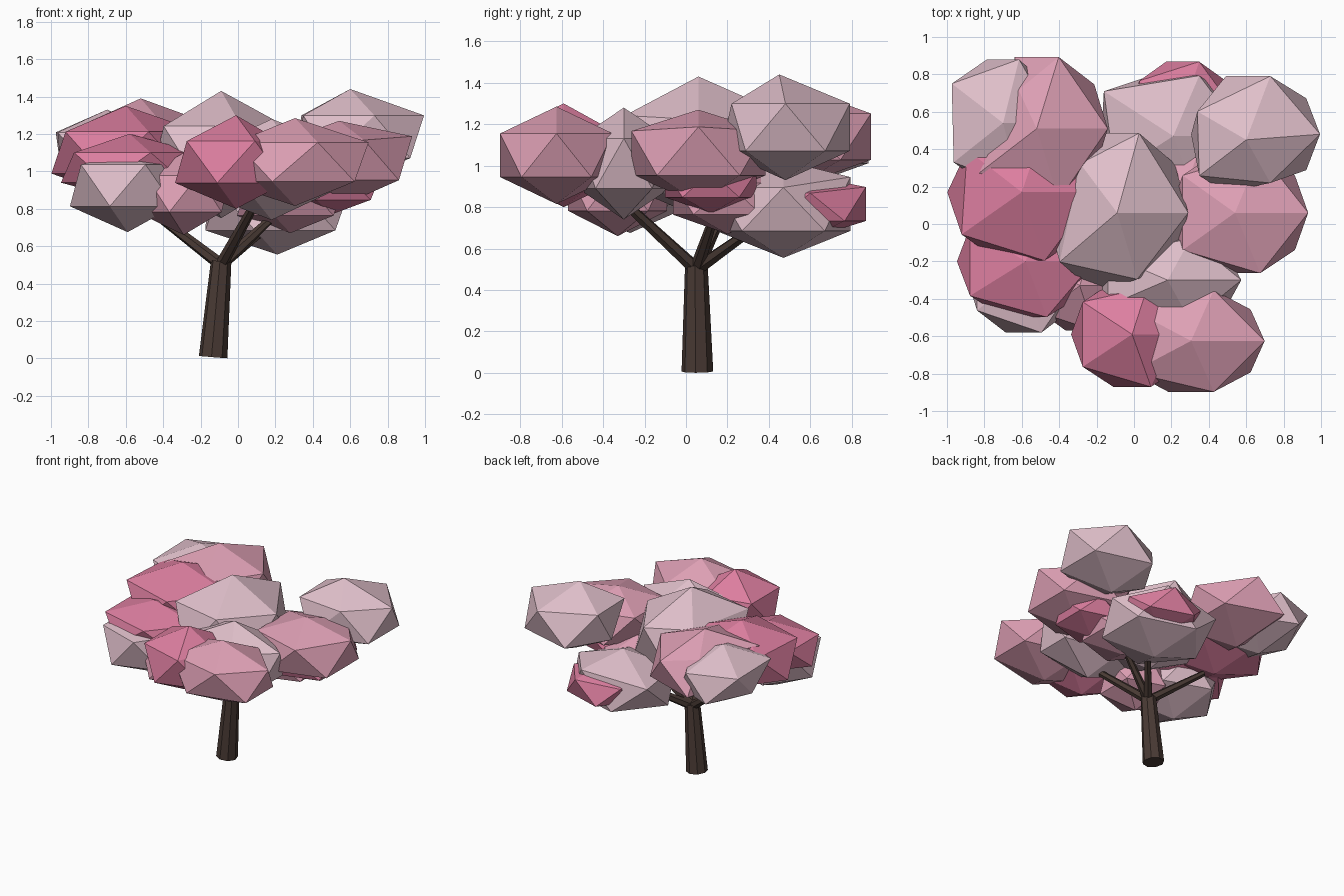
import bpy
from mathutils import Vector

cube = bpy.data.objects.get("Cube")
if cube:
    bpy.data.objects.remove(cube, do_unlink=True)


def make_material(name, rgb):
    mat = bpy.data.materials.new(name)
    mat.use_nodes = True
    mat.diffuse_color = (*rgb, 1)
    bsdf = mat.node_tree.nodes["Principled BSDF"]
    bsdf.inputs["Base Color"].default_value = (*rgb, 1)
    bsdf.inputs["Roughness"].default_value = 0.9
    return mat


pale = make_material("pale blossom", (0.74, 0.52, 0.59))
medium = make_material("medium blossom", (0.73, 0.35, 0.46))
deep = make_material("deep blossom", (0.72, 0.21, 0.35))
bark = make_material("dark bark", (0.068, 0.043, 0.035))

# Compass directions of the icosahedron corners that get pulled out of shape
TOP = (0, 0, 1)
UPPER_EAST = (0.89, 0, 0.45)
UPPER_SOUTH = (0.28, -0.85, 0.45)
UPPER_NORTH = (0.28, 0.85, 0.45)
UPPER_SOUTHWEST = (-0.72, -0.53, 0.45)
UPPER_NORTHWEST = (-0.72, 0.53, 0.45)
LOWER_WEST = (-0.89, 0, -0.45)


def blossom(name, mat, center, radii, pulls=()):
    """Squashed flat-faced icosahedron; pulls are (corner, offset) pairs."""
    bpy.ops.mesh.primitive_ico_sphere_add(subdivisions=1, radius=1, location=center)
    obj = bpy.context.object
    obj.name = name
    verts = obj.data.vertices
    moves = [(max(verts, key=lambda v: v.co.dot(Vector(corner))).index, offset)
             for corner, offset in pulls]
    for v in verts:
        v.co = [c * r for c, r in zip(v.co, radii)]
    for index, offset in moves:
        verts[index].co += Vector(offset)
    obj.data.materials.append(mat)


def limb(name, start, end, r_start, r_end, sides):
    """Tapered faceted cylinder between two points."""
    a, b = Vector(start), Vector(end)
    bpy.ops.mesh.primitive_cone_add(vertices=sides, radius1=r_start, radius2=r_end,
                                    depth=(b - a).length, location=(a + b) / 2)
    obj = bpy.context.object
    obj.name = name
    obj.rotation_euler = (b - a).to_track_quat('Z', 'Y').to_euler()
    obj.data.materials.append(bark)


# Trunk and branches
fork = (-0.09, 0.05, 0.52)
limb("trunk", (-0.133, 0.055, 0.007), fork, 0.077, 0.055, 8)
branch_ends = {
    "branch_left": (-0.48, 0.19, 0.80),
    "branch_front": (0.12, -0.36, 0.88),
    "branch_back": (0.18, 0.36, 0.72),
    "branch_middle": (0.17, 0.13, 0.74),
}
for name, end in branch_ends.items():
    limb(name, (fork[0], fork[1], fork[2] - 0.02), end, 0.034, 0.022, 6)

# Upper blossom clumps
blossom("crown_center", pale, (-0.09, 0.06, 1.09), (0.425, 0.50, 0.34),
        [(UPPER_NORTHWEST, (0.11, 0, 0)), (UPPER_EAST, (0, 0, -0.02)),
         (UPPER_SOUTH, (-0.01, 0.07, 0))])
blossom("crown_back_left", pale, (0.61, 0.48, 1.185), (0.43, 0.365, 0.255),
        [(TOP, (-0.01, -0.03, 0)), (UPPER_NORTHWEST, (0.04, -0.07, 0)),
         (UPPER_SOUTHWEST, (0.05, -0.03, 0)), (UPPER_SOUTH, (0, 0.05, 0)),
         (LOWER_WEST, (0.08, 0, 0))])
blossom("crown_left", medium, (0.56, 0.06, 1.06), (0.415, 0.38, 0.24),
        [(TOP, (-0.02, 0, -0.03)), (UPPER_EAST, (0, 0, 0.02))])
blossom("crown_front_left", medium, (0.305, -0.625, 1.05), (0.44, 0.32, 0.235))
blossom("crown_front", deep, (-0.01, -0.59, 1.05), (0.365, 0.33, 0.25),
        [(UPPER_EAST, (-0.09, 0, 0)), (UPPER_NORTH, (-0.02, -0.03, 0))])
blossom("crown_inner_front", pale, (0.18, -0.30, 1.01), (0.44, 0.26, 0.27))
blossom("crown_right", deep, (-0.60, 0.17, 1.10), (0.445, 0.43, 0.25),
        [(UPPER_NORTHWEST, (0.03, 0, 0))])
blossom("crown_back_right", medium, (-0.52, 0.51, 1.14), (0.425, 0.45, 0.25),
        [(UPPER_NORTHWEST, (0.21, -0.03, 0)), (LOWER_WEST, (0.18, 0, 0))])
blossom("crown_far_back_right", pale, (-0.70, 0.54, 1.11), (0.31, 0.40, 0.22),
        [(UPPER_NORTHWEST, (-0.05, 0, 0)), (UPPER_SOUTHWEST, (-0.04, 0, 0)),
         (LOWER_WEST, (0.03, 0, 0))])

# Lower blossom clumps
blossom("lower_front_right_top", deep, (-0.58, -0.20, 1.02), (0.41, 0.35, 0.18))
blossom("lower_front_right", pale, (-0.59, -0.27, 0.925), (0.345, 0.365, 0.25),
        [(TOP, (0, 0, -0.08))])
blossom("lower_front_inner", medium, (-0.29, -0.33, 0.88), (0.28, 0.28, 0.22))
blossom("lower_back", pale, (0.21, 0.47, 0.79), (0.43, 0.38, 0.235),
        [(UPPER_NORTHWEST, (-0.06, 0.04, 0)), (UPPER_NORTH, (0.02, 0, 0.05))])
blossom("lower_back_small", deep, (0.26, 0.60, 0.80), (0.32, 0.315, 0.15),
        [(UPPER_NORTH, (0, 0, 0.03))])
blossom("lower_left", deep, (0.50, 0.12, 0.91), (0.29, 0.26, 0.14))
blossom("lower_center", medium, (0.28, 0.20, 0.84), (0.32, 0.31, 0.17))
